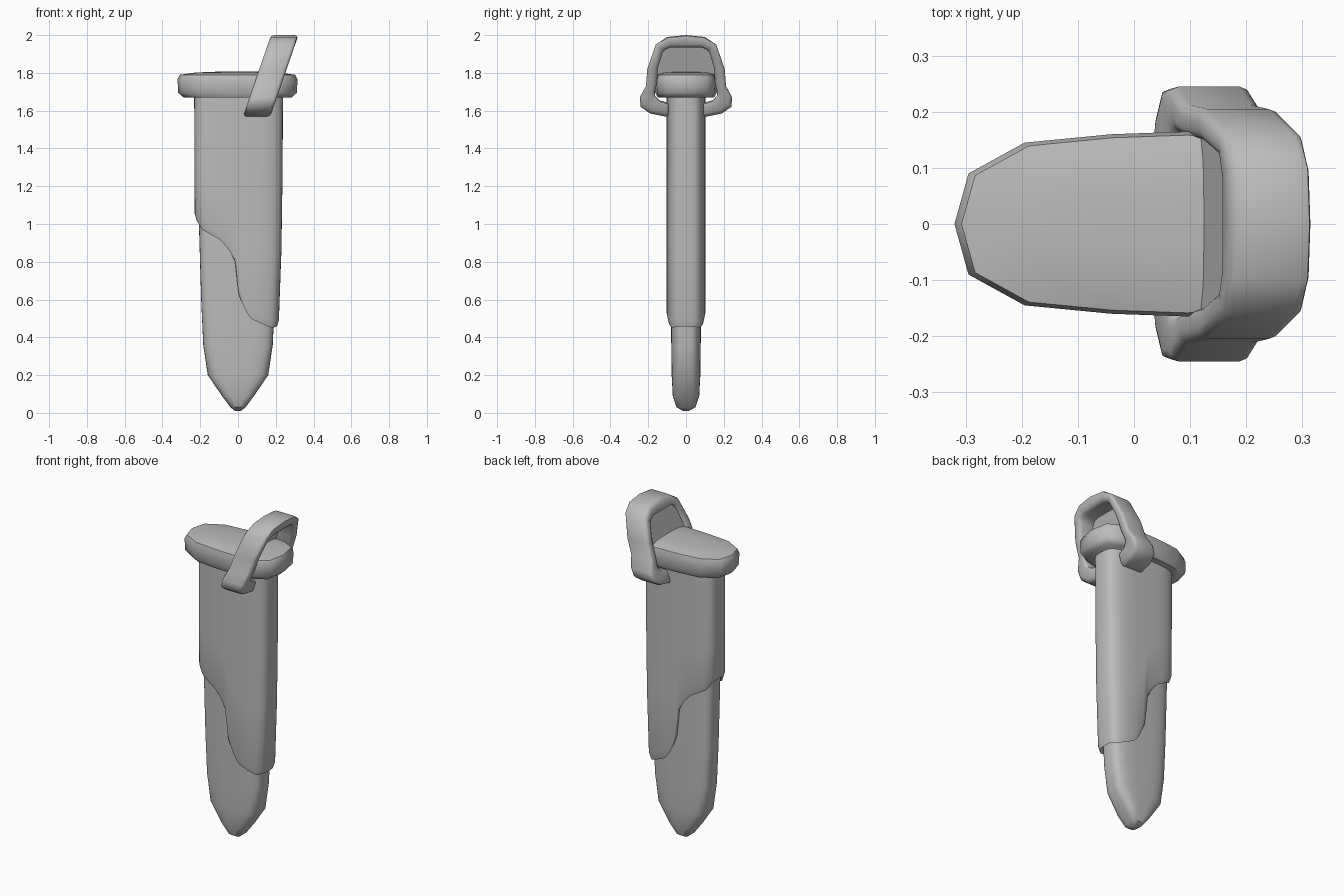
import bpy, bmesh, math

cube = bpy.data.objects.get("Cube")
if cube:
    bpy.data.objects.remove(cube)

grey = bpy.data.materials.new("plain grey")
grey.use_nodes = True
grey.diffuse_color = (0.5, 0.5, 0.5, 1)
grey.node_tree.nodes["Principled BSDF"].inputs["Base Color"].default_value = (0.5, 0.5, 0.5, 1)


def interp(table, v):
    """Piecewise linear lookup in (key, value) pairs."""
    for (a, fa), (b, fb) in zip(table, table[1:]):
        if v <= b:
            return fa + (fb - fa) * max(0, (v - a) / (b - a))
    return table[-1][1]


def section(steps=36, power=3.5):
    """Closed unit cross-section: a flattened, round-cornered oval."""
    xs = [-math.cos(math.pi * i / steps) for i in range(steps + 1)]
    ys = [max(0, 1 - abs(x) ** power) ** (1 / power) for x in xs]
    front = [(x, -y) for x, y in zip(xs, ys)]
    return front + [(x, -y) for x, y in front[-2:0:-1]]


def loft(name, rings, closed=False, bevel=0.0, angle=40):
    """Skin a list of equal rings; cap both ends unless closed."""
    bm = bmesh.new()
    loops = [[bm.verts.new(p) for p in ring] for ring in rings]
    pairs = list(zip(loops, loops[1:]))
    if closed:
        pairs.append((loops[-1], loops[0]))
    for a, b in pairs:
        for i in range(len(a)):
            j = (i + 1) % len(a)
            bm.faces.new((a[i], a[j], b[j], b[i]))
    if not closed:
        bm.faces.new(loops[0][::-1])
        bm.faces.new(loops[-1])
    bmesh.ops.recalc_face_normals(bm, faces=bm.faces[:])
    mesh = bpy.data.meshes.new(name)
    bm.to_mesh(mesh)
    bm.free()
    mesh.materials.append(grey)
    ob = bpy.data.objects.new(name, mesh)
    bpy.context.collection.objects.link(ob)
    bpy.ops.object.select_all(action="DESELECT")
    ob.select_set(True)
    bpy.context.view_layer.objects.active = ob
    if bevel:
        mod = ob.modifiers.new("round edges", "BEVEL")
        mod.width, mod.segments, mod.angle_limit = bevel, 2, math.radians(50)
        bpy.ops.object.modifier_apply(modifier=mod.name)
    bpy.ops.object.shade_smooth_by_angle(angle=math.radians(angle))
    return ob


oval = section()

# Inner case with a rounded pointed tip: height, half width, half depth
case = [(0.01, 0.015, 0.015), (0.03, 0.04, 0.05), (0.09, 0.085, 0.07), (0.2, 0.16, 0.076),
        (0.36, 0.184, 0.078), (0.6, 0.195, 0.08), (1.1, 0.21, 0.08)]
loft("inner_case", [[(x * w, y * d, z) for x, y in oval] for z, w, d in case])

# Outer sleeve with a stepped lower edge
hem = [(-0.23, 1.02), (-0.2, 0.97), (-0.1, 0.915), (-0.05, 0.86), (-0.02, 0.8), (0, 0.63),
       (0.03, 0.56), (0.07, 0.5), (0.13, 0.475), (0.2, 0.45), (0.24, 0.46)]
taper = [(0.45, 0.212), (1.0, 0.232), (1.7, 0.235)]
rows = [(0, 0.02, 0.75), (0, 0, 0.92), (0, 0.035, 1), (0.3, 0.03, 1), (0.65, 0.02, 1), (1, 0, 1)]
sleeve = []
for t, lift, scale in rows:
    ring = []
    for x, y in oval:
        low = interp(hem, x * 0.23)
        z = low + lift + t * (1.7 - low)
        w = interp(taper, z) * (0.5 + 0.5 * scale)
        ring.append((x * w + 0.003, y * 0.103 * scale, z))
    sleeve.append(ring)
loft("outer_sleeve", sleeve)

# Collar plate around the mouth
half = [(-0.32, 0), (-0.295, 0.09), (-0.195, 0.145), (-0.04, 0.16), (0.1, 0.165),
        (0.22, 0.152), (0.295, 0.11), (0.315, 0)]
rim = half + [(x, -y) for x, y in half[-2:0:-1]]
levels = [(1.67, 0.9), (1.695, 0.99), (1.765, 1), (1.79, 0.96), (1.802, 0.7), (1.807, 0.3)]
loft("collar", [[(x * s, y * s, z) for x, y in rim] for z, s in levels], angle=50)


# Leaning strap arched over the collar
def lean(z):
    return 0.1 + 0.345 * (z - 1.58)


outer = [(0.09, 1.565), (0.19, 1.585), (0.24, 1.62), (0.245, 1.67), (0.212, 1.73),
         (0.205, 1.82), (0.16, 1.95), (0.1, 1.99), (0, 2.0)]
inner = [(0.09, 1.64), (0.14, 1.655), (0.165, 1.68), (0.165, 1.7), (0.155, 1.74),
         (0.148, 1.83), (0.12, 1.92), (0.08, 1.935), (0, 1.935)]
strap = []
for (yo, zo), (yi, zi) in zip(outer, inner):
    strap.append([(lean(zo) - 0.07, yo, zo), (lean(zo) + 0.075, yo, zo),
                  (lean(zi) + 0.075, yi, zi), (lean(zi) - 0.07, yi, zi)])
strap += [[(x, -y, z) for x, y, z in ring] for ring in strap[-2::-1]]
loft("strap", strap, bevel=0.018, angle=50)

# Thin web closing the strap opening above the collar
web = inner[4:] + [(-y, z) for y, z in inner[-2:3:-1]]
loft("strap_web", [[(lean(z) + dx, y * 1.08, z + 0.01) for y, z in web] for dx in (-0.05, -0.02)])
